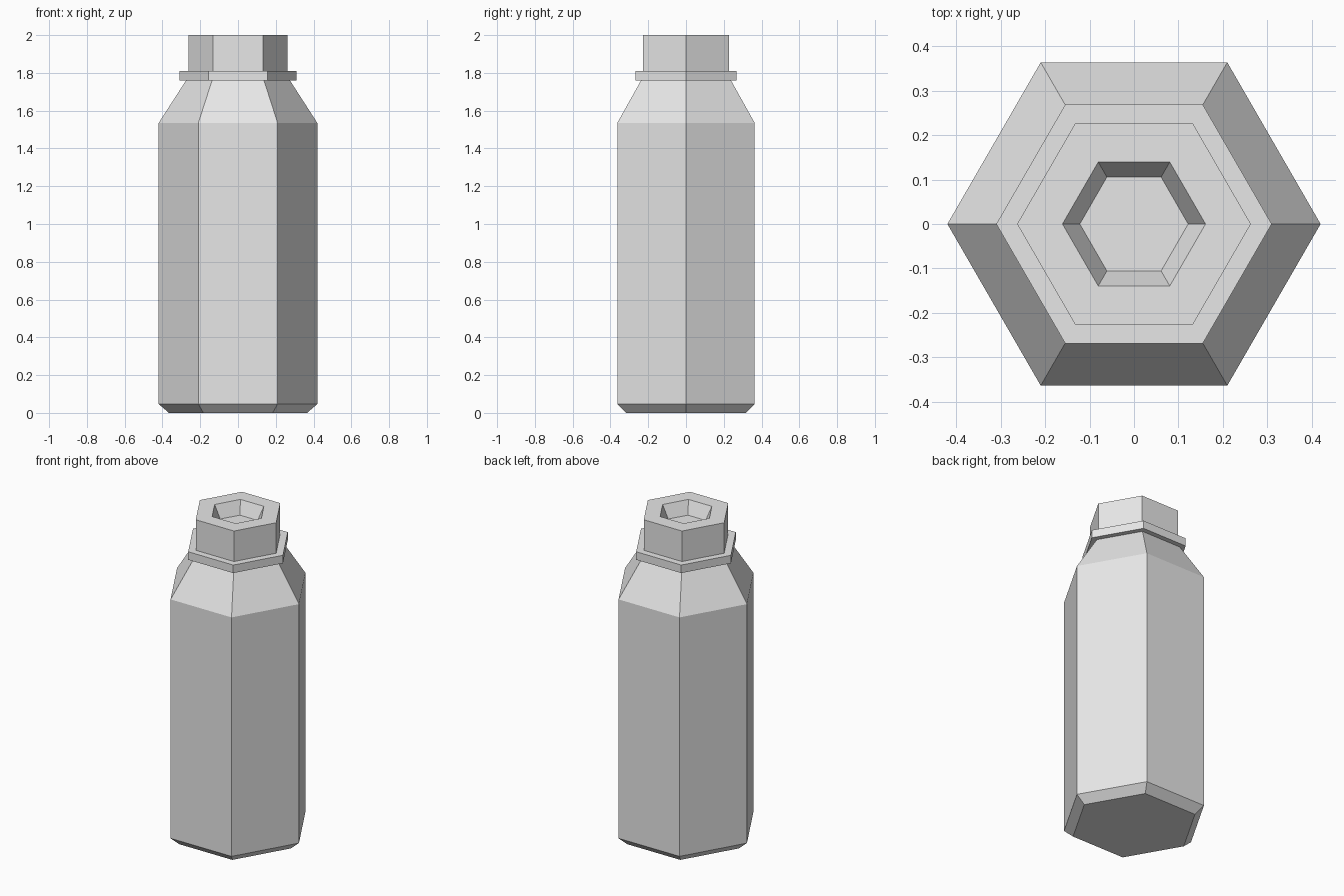
import bpy
import bmesh
from math import cos, sin, tau

cube = bpy.data.objects.get("Cube")
if cube:
    bpy.data.objects.remove(cube, do_unlink=True)

SIDES = 6

# One plain light grey for every part
grey = bpy.data.materials.new("light_grey")
grey.use_nodes = True
grey.diffuse_color = (0.8, 0.8, 0.8, 1)
grey.node_tree.nodes["Principled BSDF"].inputs["Base Color"].default_value = (0.8, 0.8, 0.8, 1)


def hex_loft(name, profile):
    """Skin a (radius, height) profile with flat six-sided rings, capped at both ends."""
    bm = bmesh.new()
    rings = [[bm.verts.new((r * cos(tau * i / SIDES), r * sin(tau * i / SIDES), z))
              for i in range(SIDES)] for r, z in profile]
    for low, high in zip(rings, rings[1:]):
        for i in range(SIDES):
            j = (i + 1) % SIDES
            bm.faces.new((low[i], low[j], high[j], high[i]))
    bm.faces.new(rings[0][::-1])
    bm.faces.new(rings[-1])
    mesh = bpy.data.meshes.new(name)
    bm.to_mesh(mesh)
    bm.free()
    mesh.materials.append(grey)
    obj = bpy.data.objects.new(name, mesh)
    bpy.context.collection.objects.link(obj)
    return obj


# Body with bevelled base and sloping shoulder
hex_loft("bottle_body", [(0.366, 0), (0.42, 0.047), (0.42, 1.535), (0.275, 1.76)])

# Thin collar under the cap
hex_loft("neck_collar", [(0.31, 1.76), (0.31, 1.81)])

# Cap with a tapered hexagonal recess in its top
hex_loft("cap", [(0.263, 1.81), (0.263, 2), (0.161, 2), (0.122, 1.92)])
